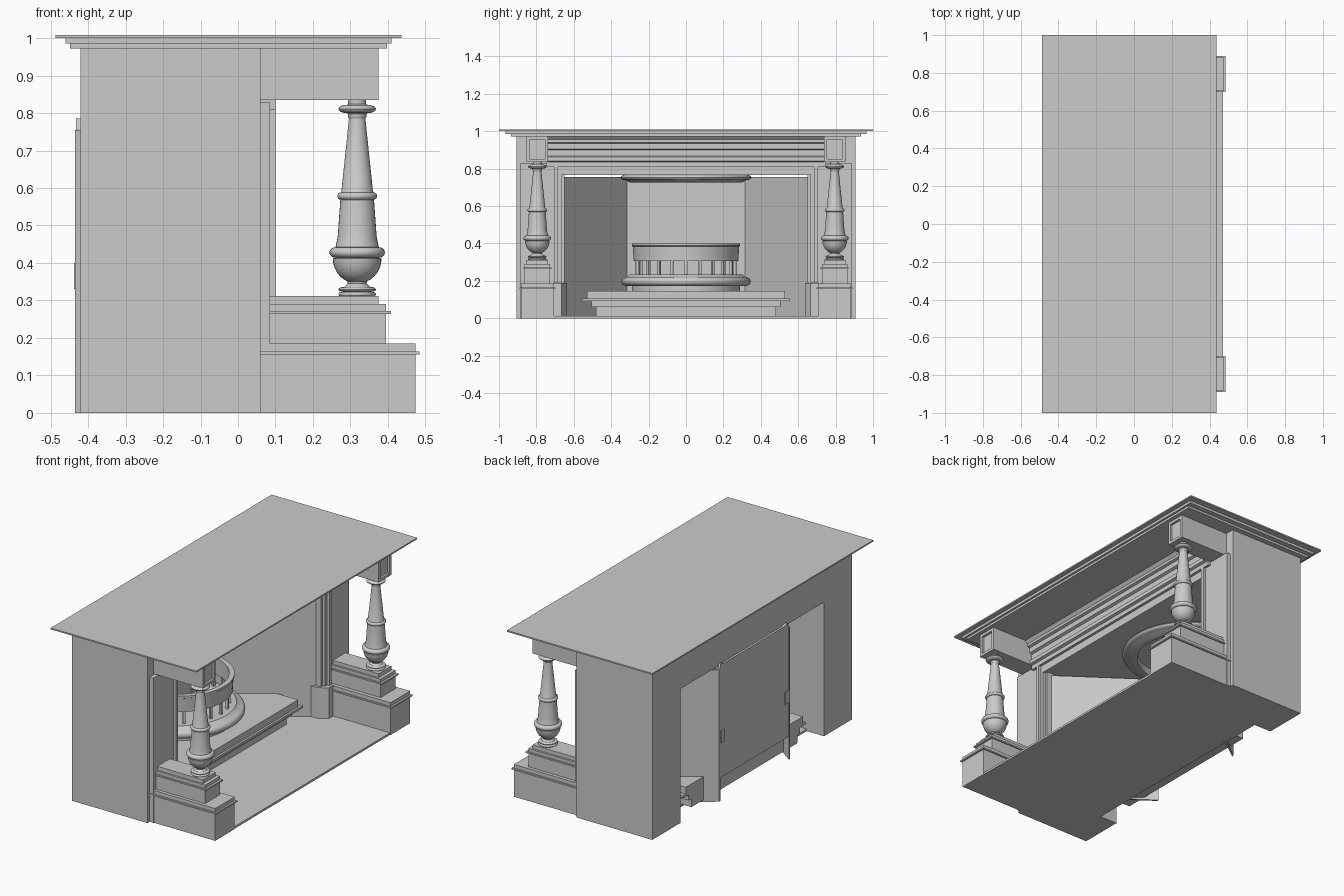
import bpy, bmesh, math

if "Cube" in bpy.data.objects:
    bpy.data.objects.remove(bpy.data.objects["Cube"])


def finish(name, bm, smooth=False):
    bmesh.ops.recalc_face_normals(bm, faces=bm.faces[:])
    me = bpy.data.meshes.new(name)
    bm.to_mesh(me)
    bm.free()
    ob = bpy.data.objects.new(name, me)
    bpy.context.collection.objects.link(ob)
    if smooth:
        bpy.context.view_layer.objects.active = ob
        bpy.ops.object.select_all(action='DESELECT')
        ob.select_set(True)
        bpy.ops.object.shade_smooth_by_angle(angle=math.radians(35))
    return ob


def prism(name, pts, vec):
    """Extrude a closed polygon of 3D points along vec."""
    bm = bmesh.new()
    f = bm.faces.new([bm.verts.new(p) for p in pts])
    r = bmesh.ops.extrude_face_region(bm, geom=[f])
    vs = [g for g in r['geom'] if isinstance(g, bmesh.types.BMVert)]
    bmesh.ops.translate(bm, vec=vec, verts=vs)
    return finish(name, bm)


def box(name, x, y, z):
    return prism(name, [(x[0], y[0], z[0]), (x[1], y[0], z[0]), (x[1], y[1], z[0]), (x[0], y[1], z[0])],
                 (0, 0, z[1] - z[0]))


def pair(name, x, y, z):
    """Box and its mirror image across y = 0."""
    box(name + "_right", x, y, z)
    box(name + "_left", x, (-y[1], -y[0]), z)


def lathe(name, prof, cx, cy, sweep=360, closed=False, n=32):
    """Turn an (r, z) profile about a vertical axis; half sweeps face +x."""
    bm = bmesh.new()
    full = sweep == 360
    rings = []
    for i in range(n if full else n + 1):
        a = math.radians(-sweep / 2 + sweep * i / n)
        rings.append([bm.verts.new((cx + r * math.cos(a), cy + r * math.sin(a), z)) for r, z in prof])
    m = len(prof)
    for i in range(n):
        a, b = rings[i], rings[(i + 1) % len(rings)]
        for j in range(m if closed else m - 1):
            k = (j + 1) % m
            bm.faces.new((a[j], b[j], b[k], a[k]))
    if full and not closed:
        bm.faces.new([r[0] for r in rings])
        bm.faces.new([r[-1] for r in rings])
    elif closed and not full:
        bm.faces.new(rings[0])
        bm.faces.new(rings[-1])
    return finish(name, bm, True)


def bead(r, z0, z1, inner):
    """Rounded outer edge of a moulding, from z0 up to z1."""
    h = (z1 - z0) / 2
    return [(inner + (r - inner) * math.sin(math.pi * i / 8), z0 + h - h * math.cos(math.pi * i / 8)) for i in range(9)]


# Stepped mantel shelf
box("mantel_top", (-.487, .436), (-1, 1), (1.0, 1.008))
box("mantel_middle", (-.46, .41), (-.965, .965), (.985, 1.0))
box("mantel_lower", (-.448, .398), (-.935, .935), (.972, .985))

# Chimney breast: two side walls and a header
pair("side_wall", (-.42, .06), (.65, .905), (0, .972))
box("header", (-.42, .06), (-.65, .65), (.768, .972))
box("hearth_floor", (-.31, .47), (-.705, .705), (0, .012))

# Moulded frieze and lintel
frieze = [(.06, .765), (.085, .765), (.085, .81), (.1, .81), (.1, .835), (.115, .84), (.115, .862),
          (.105, .868), (.105, .9), (.12, .906), (.12, .935), (.135, .94), (.135, .955), (.15, .972), (.06, .972)]
prism("frieze", [(x, -.745, z) for x, z in frieze], (0, 1.49, 0))

# Pilasters, jamb mouldings, plinth blocks
pair("pilaster", (.06, .085), (.70, .885), (.0, .83))
pair("jamb_outer", (.06, .1), (.685, .705), (.19, .81))
pair("jamb_middle", (.06, .085), (.665, .685), (.19, .79))
pair("jamb_inner", (.04, .07), (.65, .665), (.0, .768))
for s in (1, -1):
    prism("plinth_block", [(-.02, s * .66, 0), (-.02, s * .635, 0), (.06, s * .635, 0), (.11, s * .665, 0),
                           (.11, s * .71, 0), (.02, s * .71, 0)], (0, 0, .188))

# Column pedestals
pair("pedestal_base", (.06, .473), (.705, .882), (0, .185))
pair("pedestal_base_lip", (.06, .484), (.698, .89), (.156, .164))
pair("pedestal_middle", (.06, .395), (.727, .863), (.185, .29))
pair("pedestal_middle_lip", (.06, .408), (.72, .87), (.264, .272))
pair("pedestal_cap", (.06, .375), (.738, .852), (.29, .312))

# Brackets with framed ends above the columns
for s in (1, -1):
    y = s * .795
    box("bracket", (.06, .362), (y - .056, y + .056), (.835, .972))
    for d in (-1, 1):
        box("bracket_frame_side", (.36, .375), (y + d * .049 - .008, y + d * .049 + .008), (.835, .972))
        zc = .9035 + d * .0605
        box("bracket_frame_rail", (.36, .375), (y - .056, y + .056), (zc - .008, zc + .008))

# Turned columns
col = [(.045, .31)] + bead(.05, .311, .322, .044) + bead(.05, .323, .336, .035) + [(.025, .345)]
col += [(.065 * math.cos(math.radians(a)), .412 + .067 * math.sin(math.radians(a))) for a in range(-66, 1, 11)]
col += bead(.074, .414, .442, .058) + [(.055, .455), (.052, .47), (.045, .568)] + bead(.053, .569, .588, .044)
col += [(.042, .592), (.022, .785), (.025, .79), (.025, .797)] + bead(.05, .8, .822, .028) + [(.024, .824), (.024, .836)]
for s in (1, -1):
    lathe("turned_column", col, .318, s * .795)

# Splayed cheeks and iron back plate
for s in (1, -1):
    prism("splayed_cheek", [(.04, s * .65, 0), (.04, s * .662, 0), (-.435, s * .322, 0), (-.435, s * .31, 0)],
          (0, 0, .755))
    box("back_strip", (-.43, -.415), (s * .19 - .014, s * .19 + .014), (.145, .77))
    box("plate_latch", (-.438, -.43), (s * .29 - .015, s * .29 + .015), (.33, .4))
plate = [(-.432, y, z) for y, z in ((-.315, .13), (.315, .13), (.315, .75), (.3, .785), (.27, .775),
                                    (-.27, .775), (-.3, .785), (-.315, .75))]
prism("back_plate", plate, (.012, 0, 0))

# Raised hearth steps
box("step_lower", (-.37, -.03), (-.48, .48), (.012, .065))
box("step_middle", (-.37, -.01), (-.505, .505), (.06, .1))
box("step_lip", (-.37, .022), (-.555, .555), (.092, .105))
box("step_top", (-.37, .01), (-.53, .53), (.105, .145))

# Bowed fire basket and canopy ring
CX = -.375
lathe("basket_foot", [(0.001, .145), (.29, .145), (.29, .175), (0.001, .175)], CX, 0, 180, True)
lathe("basket_moulding", [(.001, .172)] + bead(.345, .172, .222, .315) + [(.3, .235), (.001, .235)], CX, 0, 180, True)
lathe("basket_band", [(.262, .305), (.28, .305), (.28, .315), (.285, .385), (.29, .388), (.29, .4), (.262, .4)],
      CX, 0, 180, True)
lathe("canopy_ring", [(.27, .725), (.3, .725)] + bead(.35, .738, .768, .32) + [(.27, .768)], CX, 0, 180, True)
for i in range(11):
    a = math.radians(-82 + 164 * i / 10)
    bar = box("basket_bar", (.258, .272), (-.007, .007), (.23, .31))
    bar.rotation_euler.z = a
    bar.location.x = CX
